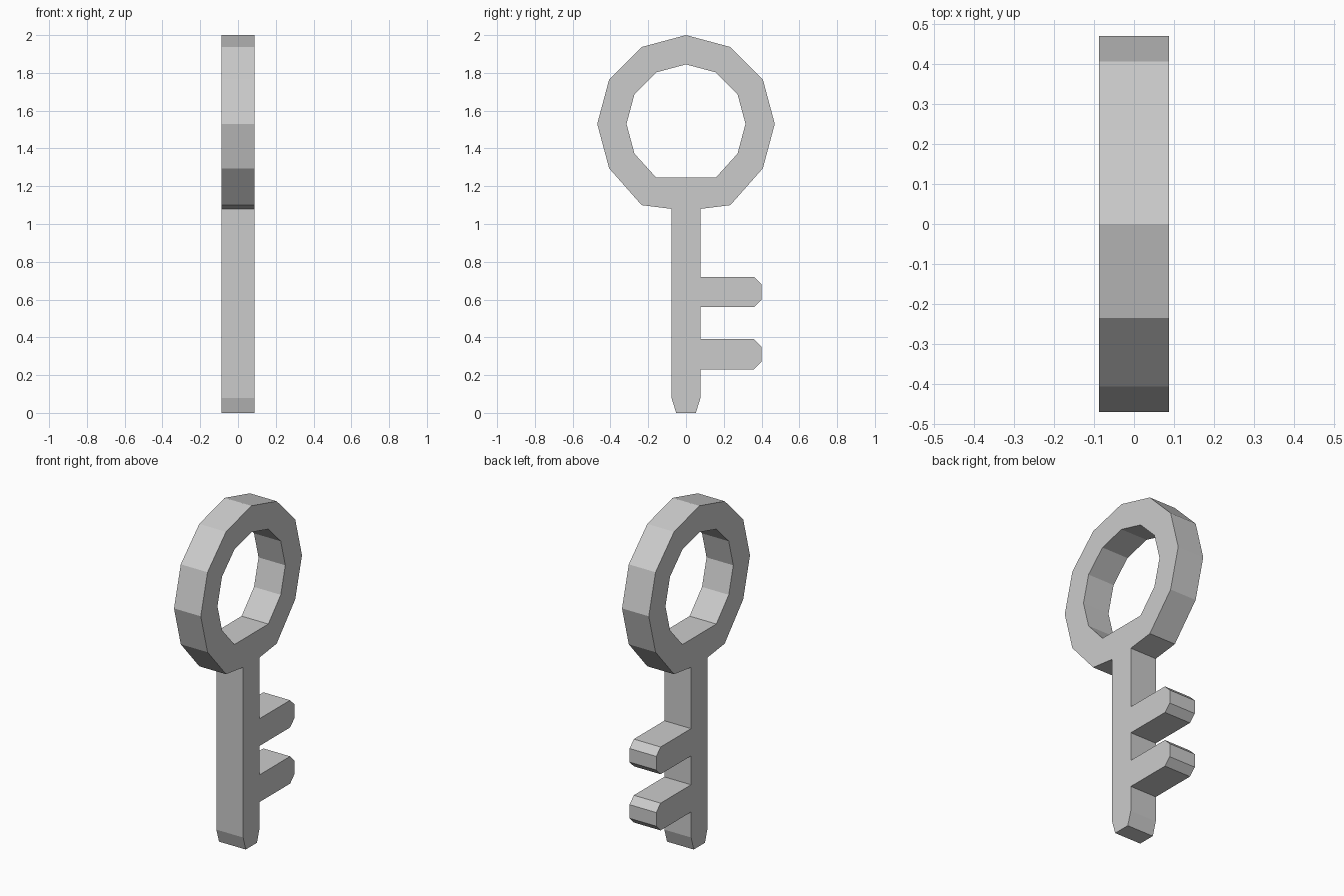
import bpy, bmesh
from math import sin, cos, radians

if "Cube" in bpy.data.objects:
    bpy.data.objects.remove(bpy.data.objects["Cube"])

HALF = 0.087          # half thickness along x
CZ = 1.53             # centre height of the bow


def bow(radius, low_z):
    """Twelve-sided ring with its lowest corner left out: (y, z) points."""
    pts = [(radius * cos(radians(a)), CZ + radius * sin(radians(a)))
           for a in range(-60, 241, 30)]
    pts[0] = (pts[0][0], low_z)
    pts[-1] = (pts[-1][0], low_z)
    return pts


def tooth(z):
    """Chamfered bit on the shaft, starting at height z."""
    return [(0.077, z), (0.36, z), (0.40, z + 0.04),
            (0.40, z + 0.12), (0.36, z + 0.16), (0.077, z + 0.16)]


# Outline: tapered tip, two teeth, shaft, then round the bow
outline = ([(-0.077, 0.08), (-0.052, 0), (0.052, 0), (0.077, 0.08)]
           + tooth(0.23) + tooth(0.56)
           + [(0.077, 1.08)] + bow(0.47, 1.10) + [(-0.077, 1.08)])
hole = bow(0.315, 1.245)

# Fill the flat profile, hole included, and give it thickness
bm = bmesh.new()
edges = []
for loop in (outline, hole):
    vs = [bm.verts.new((-HALF, y, z)) for y, z in loop]
    edges += [bm.edges.new((vs[i - 1], vs[i])) for i in range(len(vs))]
bmesh.ops.triangle_fill(bm, edges=edges, use_beauty=True)
ext = bmesh.ops.extrude_face_region(bm, geom=bm.faces[:], use_keep_orig=True)
bmesh.ops.translate(bm, vec=(2 * HALF, 0, 0),
                    verts=[g for g in ext["geom"] if isinstance(g, bmesh.types.BMVert)])
bmesh.ops.recalc_face_normals(bm, faces=bm.faces[:])

mesh = bpy.data.meshes.new("key")
bm.to_mesh(mesh)
bm.free()
bpy.context.collection.objects.link(bpy.data.objects.new("key", mesh))
